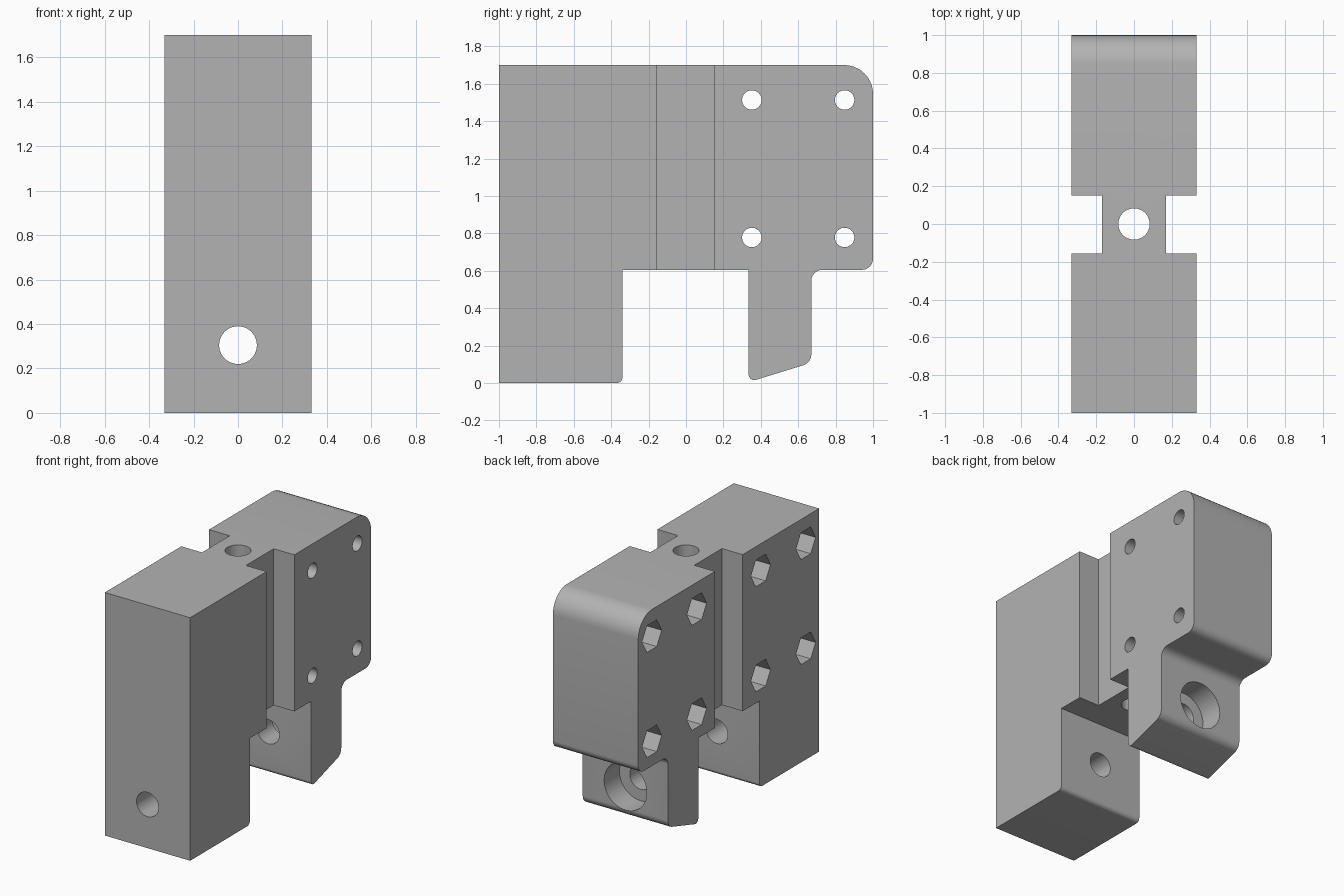
import bpy, bmesh, math
from mathutils import Vector, Matrix

if "Cube" in bpy.data.objects:
    bpy.data.objects.remove(bpy.data.objects["Cube"], do_unlink=True)

HALF_W = 0.33

grey = bpy.data.materials.new("machined grey")
grey.use_nodes = True
colour = (0.45, 0.45, 0.45, 1)
grey.diffuse_color = colour
grey.node_tree.nodes["Principled BSDF"].inputs["Base Color"].default_value = colour


def add_object(name, bm):
    bmesh.ops.recalc_face_normals(bm, faces=bm.faces[:])
    mesh = bpy.data.meshes.new(name)
    bm.to_mesh(mesh)
    bm.free()
    mesh.materials.append(grey)
    obj = bpy.data.objects.new(name, mesh)
    bpy.context.collection.objects.link(obj)
    return obj


def rounded(corners, steps=10):
    """Replace each (y, z, radius) corner by a tangent arc."""
    out = []
    for i, (y, z, r) in enumerate(corners):
        p = Vector((y, z))
        if not r:
            out.append(p)
            continue
        a = (Vector(corners[i - 1][:2]) - p).normalized()
        b = (Vector(corners[(i + 1) % len(corners)][:2]) - p).normalized()
        half = a.angle(b) / 2
        centre = p + (a + b).normalized() * r / math.sin(half)
        start = p + a * r / math.tan(half) - centre
        end = p + b * r / math.tan(half) - centre
        sweep = math.pi - 2 * half
        for k in range(steps + 1):
            t = k / steps
            out.append(centre + (start * math.sin((1 - t) * sweep)
                                 + end * math.sin(t * sweep)) / math.sin(sweep))
    return out


# Block with two legs: side profile extruded across the width
profile = rounded([
    (-1, 0, 0), (-0.34, 0, 0.03), (-0.34, 0.605, 0), (0.335, 0.605, 0),
    (0.335, 0.005, 0.03), (0.67, 0.108, 0.06), (0.67, 0.605, 0.06),
    (1, 0.605, 0.06), (1, 1.7, 0.155), (-1, 1.7, 0)])
bm = bmesh.new()
face = bm.faces.new([bm.verts.new((-HALF_W, p.x, p.y)) for p in profile])
ext = bmesh.ops.extrude_face_region(bm, geom=[face])
bmesh.ops.translate(bm, vec=(2 * HALF_W, 0, 0),
                    verts=[v for v in ext["geom"] if isinstance(v, bmesh.types.BMVert)])
block = add_object("bracket_block", bm)

cutters = []


def drill(name, start, end, radius, sides=40):
    """Straight cutter with the given number of sides between two points."""
    start, end = Vector(start), Vector(end)
    axis = end - start
    bm = bmesh.new()
    bmesh.ops.create_cone(bm, cap_ends=True, segments=sides, radius1=radius,
                          radius2=radius, depth=axis.length)
    turn = axis.to_track_quat('Z', 'Y').to_matrix().to_4x4()
    bm.transform(Matrix.Translation((start + end) / 2) @ turn)
    cutters.append(add_object(name, bm))


# Vertical grooves on both sides
for side in (-1, 1):
    bm = bmesh.new()
    bmesh.ops.create_cube(bm, size=1)
    bm.transform(Matrix.Translation((side * 0.42, -0.002, 1))
                 @ Matrix.Diagonal((0.5, 0.306, 3, 1)))
    cutters.append(add_object("groove_cutter", bm))

# Cross bolt holes with hexagonal nut pockets
for y in (-0.853, -0.355, 0.352, 0.848):
    for z in (0.778, 1.513):
        drill("bolt_cutter", (-0.5, y, z), (0.5, y, z), 0.052, 32)
        # Six-sided pocket with corners pointing along y
        bm = bmesh.new()
        ring = [bm.verts.new((-0.5, y + 0.108 * math.cos(k * math.pi / 3),
                              z + 0.108 * math.sin(k * math.pi / 3))) for k in range(6)]
        ext = bmesh.ops.extrude_face_region(bm, geom=[bm.faces.new(ring)])
        bmesh.ops.translate(bm, vec=(0.37, 0, 0),
                            verts=[v for v in ext["geom"] if isinstance(v, bmesh.types.BMVert)])
        cutters.append(add_object("nut_pocket_cutter", bm))

# Remaining bores
drill("vertical_bore_cutter", (0, 0, 0.5), (0, 0, 1.8), 0.083)
drill("leg_bore_cutter", (0, -1.1, 0.305), (0, 1.1, 0.305), 0.085)
drill("counterbore_cutter", (0, 0.5, 0.305), (0, 0.8, 0.305), 0.165)
drill("front_blind_cutter", (0.013, -1.1, 1.172), (0.013, -0.5, 1.172), 0.072)
for y in (-0.803, -0.487):
    drill("set_screw_cutter", (0.09, y, 0.125), (0.5, y, 0.125), 0.035, 24)

# Cut everything out and bake the result
for cutter in cutters:
    mod = block.modifiers.new(cutter.name, 'BOOLEAN')
    mod.operation = 'DIFFERENCE'
    mod.solver = 'EXACT'
    mod.object = cutter
    cutter.hide_render = True
bpy.context.view_layer.update()
graph = bpy.context.evaluated_depsgraph_get()
baked = bpy.data.meshes.new_from_object(block.evaluated_get(graph))
block.modifiers.clear()
block.data = baked
baked.materials.clear()
baked.materials.append(grey)
for poly in baked.polygons:
    poly.material_index = 0
for cutter in cutters:
    bpy.data.objects.remove(cutter, do_unlink=True)

for obj in bpy.context.selected_objects:
    obj.select_set(False)
block.select_set(True)
bpy.context.view_layer.objects.active = block
bpy.ops.object.shade_smooth_by_angle(angle=math.radians(30))
